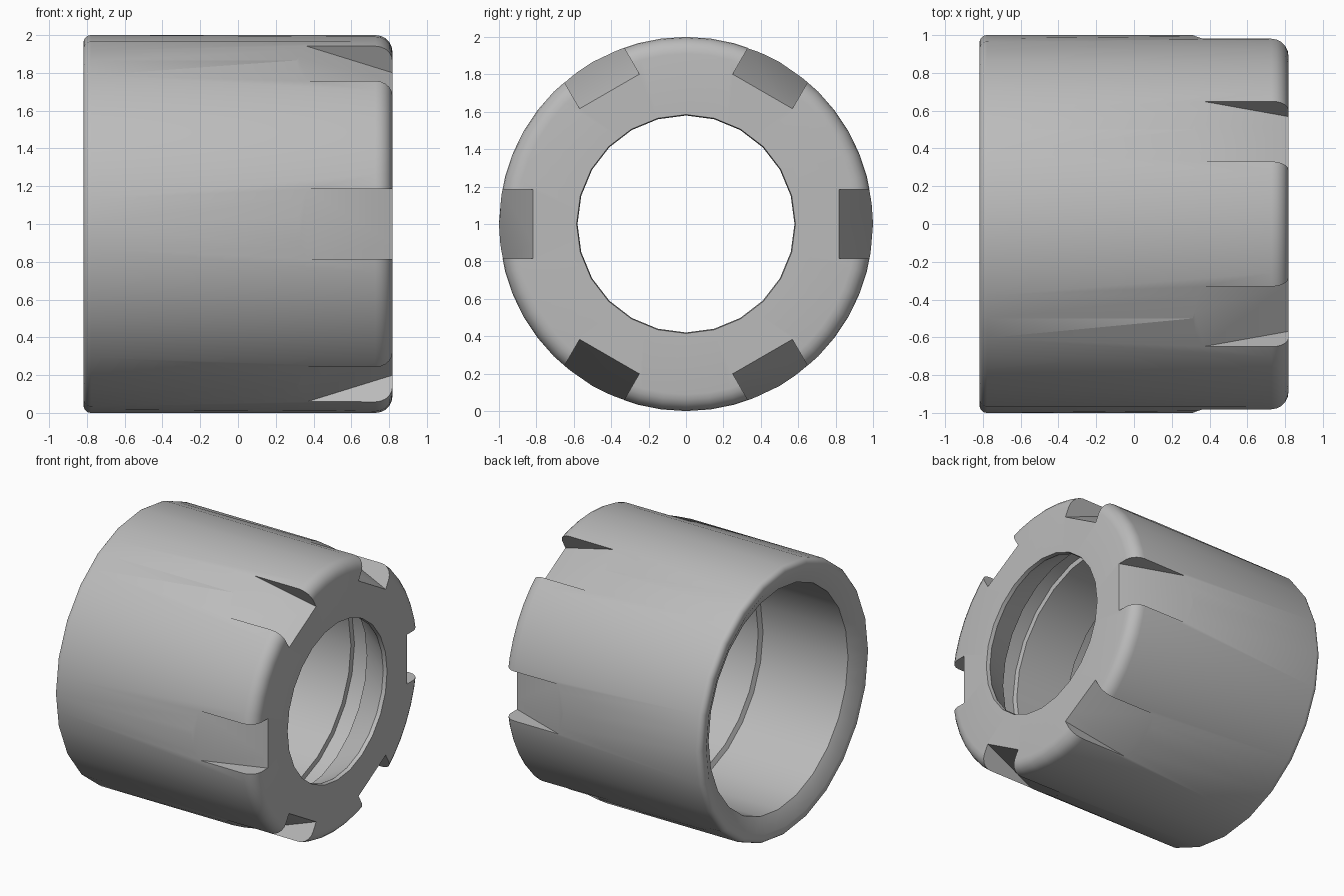
import bpy, bmesh
from math import sin, cos, pi, radians
from mathutils import Matrix, Vector

cube = bpy.data.objects.get("Cube")
if cube:
    bpy.data.objects.remove(cube, do_unlink=True)

SEGMENTS = 48
FRONT, BACK = 0.818, -0.818
FLAT = cos(pi / 24)  # mid-facet radius of a 24-sided ring

steel = bpy.data.materials.new("grey steel")
steel.use_nodes = True
colour = (0.5, 0.5, 0.5, 1)
steel.diffuse_color = colour
steel.node_tree.nodes["Principled BSDF"].inputs["Base Color"].default_value = colour


def make_object(name, bm):
    bmesh.ops.recalc_face_normals(bm, faces=bm.faces[:])
    mesh = bpy.data.meshes.new(name)
    bm.to_mesh(mesh)
    bm.free()
    mesh.materials.append(steel)
    obj = bpy.data.objects.new(name, mesh)
    bpy.context.collection.objects.link(obj)
    return obj


def fillet(x, r, size, start, steps=5):
    """Quarter-round points about (x, r), sweeping clockwise from start."""
    angles = [start - pi / 2 * i / steps for i in range(steps + 1)]
    return [(x + size * cos(a), r + size * sin(a)) for a in angles]


def lathe(name, round_part, faceted_part):
    """Spin a closed (x, radius) profile about x; faceted points get half the sides."""
    bm = bmesh.new()
    profile = round_part + faceted_part
    rings = []
    for i in range(SEGMENTS):
        a = 2 * pi * i / SEGMENTS
        ring = []
        for j, (x, r) in enumerate(profile):
            if i % 2 and j >= len(round_part):
                r *= FLAT
            ring.append(bm.verts.new((x, r * cos(a), 1 + r * sin(a))))
        rings.append(ring)
    n = len(profile)
    for i in range(SEGMENTS):
        here, there = rings[i], rings[(i + 1) % SEGMENTS]
        for j in range(n):
            k = (j + 1) % n
            bm.faces.new((here[j], here[k], there[k], there[j]))
    return make_object(name, bm)


# Nut body: rounded front rim, then tapered mouth, groove, land, rear bore and faceted back
front_rim = fillet(FRONT - 0.09, 0.91, 0.09, pi / 2)
inside = [(FRONT, 0.585), (0.79, 0.58), (0.56, 0.715), (0.55, 0.82), (0.385, 0.82),
          (0.38, 0.785), (-0.045, 0.785), (-0.06, 0.82), (-0.76, 0.82), (BACK, 0.93)]
back_rim = fillet(BACK + 0.04, 0.96, 0.04, pi)
body = lathe("nut_body", front_rim, inside + back_rim)

# Six sloping wrench slots around the front edge
bm = bmesh.new()
wedge = [(0.31, 1.0), (0.9, 0.789), (0.9, 1.3), (0.31, 1.3)]
for i in range(6):
    turn = Matrix.Rotation(radians(60 * i), 4, 'X')
    sides = [[bm.verts.new(turn @ Vector((x, r, w)) + Vector((0, 0, 1))) for x, r in wedge]
             for w in (-0.184, 0.184)]
    bm.faces.new(sides[0])
    bm.faces.new(sides[1][::-1])
    for j in range(4):
        k = (j + 1) % 4
        bm.faces.new((sides[0][j], sides[1][j], sides[1][k], sides[0][k]))
cutter = make_object("slot_cutter", bm)
cutter.hide_render = True

cut = body.modifiers.new("wrench slots", 'BOOLEAN')
cut.operation = 'DIFFERENCE'
cut.solver = 'EXACT'
cut.object = cutter

bpy.ops.object.select_all(action='DESELECT')
body.select_set(True)
bpy.context.view_layer.objects.active = body
bpy.ops.object.modifier_apply(modifier=cut.name)
bpy.data.objects.remove(cutter, do_unlink=True)
bpy.ops.object.shade_smooth_by_angle(angle=radians(30))
